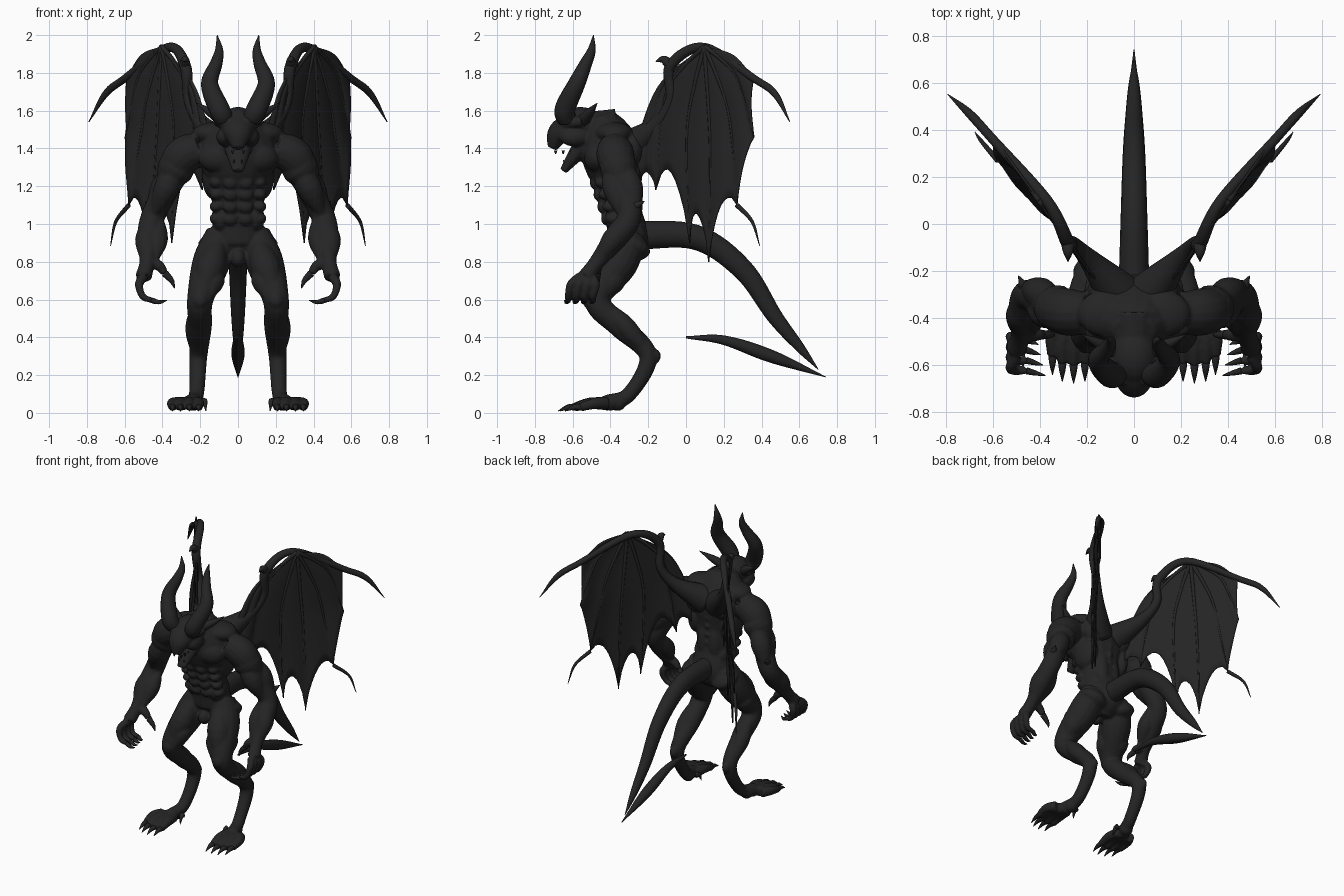
import bpy, bmesh, math
from mathutils import Vector, Matrix

if "Cube" in bpy.data.objects:
    bpy.data.objects.remove(bpy.data.objects["Cube"], do_unlink=True)

skin = bpy.data.materials.new("charcoal_skin")
skin.use_nodes = True
charcoal = (.018, .018, .018, 1)
skin.diffuse_color = charcoal
skin.node_tree.nodes["Principled BSDF"].inputs["Base Color"].default_value = charcoal

out = Vector((.04, 0, 0))
front = Vector((0, -.04, 0))
up = Vector((0, 0, .04))
point = .002


def spline(points, steps=8):
    """Smooth curve through points of any dimension."""
    pts = [Vector(p) for p in points]
    pts = [pts[0] * 2 - pts[1]] + pts + [pts[-1] * 2 - pts[-2]]
    curve = []
    for a, b, c, d in zip(pts, pts[1:], pts[2:], pts[3:]):
        for k in range(steps):
            t = k / steps
            curve.append((b * 2 + (c - a) * t + (a * 2 - b * 5 + c * 4 - d) * t ** 2
                          + (b * 3 - a - c * 3 + d) * t ** 3) / 2)
    return curve + [pts[-2]]


def sample(curve, t):
    """Position at a fraction of the curve."""
    place = t * (len(curve) - 1)
    i = min(int(place), len(curve) - 2)
    return curve[i].lerp(curve[i + 1], place - i)


def tube(bm, points, radii, wide=1, sides=16):
    """Loft round sections along a smooth path, with radii spread evenly over it."""
    path = spline(points)
    sizes = spline([(r, r) for r in radii])
    across, rings = None, []
    for i, centre in enumerate(path):
        along = (path[min(i + 1, len(path) - 1)] - path[max(i - 1, 0)]).normalized()
        if across is None:
            across = Vector((1, 0, 0)) if abs(along.x) < .8 else Vector((0, 1, 0))
        across = (across - along * across.dot(along)).normalized()
        other = along.cross(across)
        radius = max(sample(sizes, i / (len(path) - 1)).x, point)
        ring = []
        for k in range(sides):
            angle = math.tau * k / sides
            offset = across * math.cos(angle) * wide + other * math.sin(angle)
            ring.append(bm.verts.new(centre + offset * radius))
        rings.append(ring)
    for low, high in zip(rings, rings[1:]):
        for k in range(sides):
            n = (k + 1) % sides
            bm.faces.new((low[k], low[n], high[n], high[k]))
    bm.faces.new(rings[0][::-1])
    bm.faces.new(rings[-1])


def muscle(start, end, radius, shift=Vector()):
    """Spindle swelling between two joints."""
    tube(body, (start + shift, end + shift), (radius / 4, radius, radius / 4))


def claw(bm, base, tip, radius, bend=Vector()):
    base, tip = Vector(base), Vector(tip)
    tube(bm, (base, (base + tip) / 2 + bend, tip), (radius, radius * .7, point), sides=8)


def blob(centre, size):
    """Ellipsoid swelling on the body."""
    place = Matrix.Translation(centre) @ Matrix.Diagonal((*size, 1))
    bmesh.ops.create_icosphere(body, subdivisions=3, radius=1, matrix=place)


def mirror(bm):
    """Copy everything built so far to the other side."""
    copy = bmesh.ops.duplicate(bm, geom=bm.verts[:] + bm.edges[:] + bm.faces[:])["geom"]
    for item in copy:
        if isinstance(item, bmesh.types.BMVert):
            item.co.x *= -1


def finish(bm, name):
    bmesh.ops.recalc_face_normals(bm, faces=bm.faces)
    for face in bm.faces:
        face.smooth = True
    mesh = bpy.data.meshes.new(name)
    bm.to_mesh(mesh)
    bm.free()
    mesh.materials.append(skin)
    ob = bpy.data.objects.new(name, mesh)
    bpy.context.collection.objects.link(ob)
    return ob


body, claws = bmesh.new(), bmesh.new()

# Legs with backward hocks
hip, thigh, knee = Vector((.09, -.3, .95)), Vector((.14, -.35, .8)), Vector((.2, -.47, .6))
calf, hock = Vector((.2, -.35, .46)), Vector((.21, -.2, .3))
heel, ball = Vector((.22, -.3, .1)), Vector((.25, -.42, .05))
tube(body, (hip, thigh, knee, calf, hock, heel, ball), (.08, .1, .07, .062, .048, .04, .045))
muscle(hip, knee, .08, front)
muscle(thigh, knee, .07, out / 2 - front / 2)
muscle(thigh, knee, .06, front - out)
muscle(knee, hock, .055, out / 2 - front / 2)
muscle(hip, thigh, .1, -front)
muscle(heel, ball, .045, -up / 2)
blob(knee + front, (.045, .04, .05))
blob(hock - front * .8, (.03, .035, .04))

# Toes and their claws
for side, reach in ((-1.3, 2.2), (.2, 2.4), (1.7, 2.2), (3, 1.5)):
    knuckle = ball + out * side * .8 + front * reach
    end = knuckle + front * 2 - up / 2
    tube(body, (ball + out * side / 2, knuckle, end), (.036, .03, .022))
    claw(claws, end - front / 2, end + front * 2 - up / 2, .02, up / 4)
claw(claws, heel + front * 2 - out - up, ball - out * 2 - up, .02, up / 2)

# Arms
neck_side, shoulder = Vector((.2, -.38, 1.4)), Vector((.3, -.37, 1.35))
elbow, wrist, palm = Vector((.45, -.3, 1.04)), Vector((.48, -.47, .8)), Vector((.5, -.53, .72))
upper, forearm = shoulder.lerp(elbow, .5), Vector((.47, -.37, .93))
tube(body, (neck_side, shoulder, upper, elbow, forearm, wrist, palm),
     (.09, .1, .07, .064, .064, .042, .044))
muscle(neck_side, upper, .1, out)
muscle(shoulder, elbow, .068, front)
muscle(shoulder, elbow, .068, out / 2 - front)
muscle(elbow, wrist, .06, out / 2)
muscle(elbow, wrist, .055, -out)
claw(claws, elbow + up, elbow + out - front * 2 + up * 2, .03)

# Fingers and thumb
for i in range(4):
    root = palm + front * (.8 - i / 2)
    knuckle = root + out * .6 - up + front * (1.2 - i * .6)
    joint = knuckle - up * 1.6 - out / 2 + front / 3
    end = joint - out * 1.2 - up / 2
    tube(body, (root, knuckle, joint, end), (.026, .022, .018, .015))
    claw(claws, end, end - out * (2 - i / 4) + front / 2, .015, -up / 4)
thumb = wrist - out * 2.3 - up * 1.5
tube(body, (wrist, wrist - out * 1.5 - up / 2, thumb), (.03, .028, .02))
claw(claws, thumb, thumb - out * 1.3 - up * 2, .02, -out / 4)

# Paired torso muscles: chest, trapezius, shoulder blade, lats, flank
blob((.1, -.47, 1.35), (.11, .07, .08))
blob((.12, -.38, 1.48), (.12, .1, .06))
blob((.11, -.28, 1.4), (.09, .06, .1))
blob((.13, -.34, 1.25), (.06, .1, .12))
blob((.09, -.34, 1.03), (.05, .09, .08))
blob((.04, -.27, 1.1), (.05, .04, .14))
for row in range(4):
    swell = Vector((.04, -.48, 1.22)) - up * 1.6 * row - front * row / 2
    blob(swell, (.042, .03, .036))
    blob(swell + out * 1.9 - front, (.035, .045, .03))

# Brow, cheek, ear and teeth
brow = Vector((.07, -.63, 1.54))
tube(body, (brow + front - out, brow, brow - front * 2 + out), (.025, .036, .025))
blob(brow - up * 2 - front, (.045, .08, .05))
claw(claws, brow - front * 2, (.22, -.47, 1.64), .035)
for back in range(3):
    gum = Vector((.028, -.69, 1.39)) - front * back
    claw(claws, gum, gum - up / 2, .009)
claw(claws, (.02, -.63, 1.3), (.02, -.65, 1.34), .01)
mirror(body)
mirror(claws)

# Torso core, neck, skull, snout and open jaw
spine = ((-.32, .8), (-.3, .9), (-.33, 1.05), (-.36, 1.2), (-.38, 1.3), (-.4, 1.4), (-.43, 1.5), (-.46, 1.57))
tube(body, [(0, y, z) for y, z in spine], (.05, .11, .1, .12, .15, .16, .12, .07), wide=1.3)
tube(body, ((0, -.38, 1.5), (0, -.57, 1.51)), (.11, .08))
blob((0, -.56, 1.53), (.1, .12, .09))
tube(body, ((0, -.57, 1.53), (0, -.67, 1.48), (0, -.71, 1.4)), (.085, .065, .026), wide=1.2)
tube(body, ((0, -.52, 1.45), (0, -.59, 1.36), (0, -.65, 1.28)), (.06, .04, .02), wide=1.5)
blob((0, -.38, .82), (.04, .05, .05))
for bump in range(7):
    blob((0, -.25, 1.06 + .06 * bump), (.02, .02, .02))

# One sculpted skin over all muscles
ob = finish(body, "body")
fuse = ob.modifiers.new("fuse", 'REMESH')
fuse.mode, fuse.voxel_size, fuse.use_smooth_shade = 'VOXEL', .008, True
soften = ob.modifiers.new("soften", 'SMOOTH')
soften.factor, soften.iterations = .5, 3
finish(claws, "claws_and_teeth")

# Curved horns
horns = bmesh.new()
tube(horns, ((.07, -.63, 1.55), (.1, -.64, 1.61), (.15, -.58, 1.74), (.115, -.53, 1.85),
             (.1, -.5, 1.92), (.11, -.49, 2)), (.05, .055, .046, .033, .022, point))
mirror(horns)
finish(horns, "horns")

# Tail and its folded blade tip
tail = bmesh.new()
tube(tail, ((0, -.3, .94), (0, .05, .93), (0, .3, .76), (0, .47, .51), (0, .6, .35), (0, .7, .23)),
     (.078, .066, .056, .042, .026, point), wide=.85)
finish(tail, "tail")
blade = bmesh.new()
tube(blade, ((0, 0, .4), (0, .2, .385), (0, .45, .3), (0, .74, .19)), (.006, .025, .034, point))
finish(blade, "tail_blade")


# Wings: fingers fan from the wing wrist, webbing sags between their tips
def on_wing(spot):
    y, z = spot
    return Vector((.33 + .72 * y + y / 2 * max(0, 1.5 - z), y, z))


def wing_finger(tip, bow):
    fan = Vector((.1, 1.94))
    return spline((fan, (fan + Vector(tip)) / 2 + Vector((bow, abs(bow) * 2)), tip))


fingers = [wing_finger((.36, 1.77), .02), wing_finger((.36, 1.46), .04),
           wing_finger((.27, 1.1), .04), wing_finger((.12, .8), .02),
           wing_finger((.02, .9), -.05), wing_finger((-.16, 1.18), -.07),
           wing_finger((-.24, 1.24), -.06), wing_finger((-.3, 1.3), -.05)]
sags = (.03, .03, .13, .16, .19, .06, 0)
columns = 8
web = bmesh.new()
for first, second, sag in zip(fingers, fingers[1:], sags):
    grid = []
    for r in range(len(first)):
        row = []
        for c in range(columns + 1):
            s = c / columns
            arch = max(0, math.sin(math.pi * s))
            t = r / (len(first) - 1) * (1 - sag * arch ** .6)
            spot = on_wing(sample(first, t).lerp(sample(second, t), s))
            row.append(web.verts.new(spot + (out + front) * arch * t / 4))
        grid.append(row)
    for a, b in zip(grid, grid[1:]):
        for c in range(columns):
            web.faces.new((a[c], a[c + 1], b[c + 1], b[c]))
bmesh.ops.remove_doubles(web, verts=web.verts, dist=.0005)
mirror(web)
ob = finish(web, "wing_webbing")
thick = ob.modifiers.new("thickness", 'SOLIDIFY')
thick.thickness, thick.offset = .008, 0

# Wing arm with its long spike, thumb claw, finger bones and lower claw
bones = bmesh.new()
knob = Vector((.28, -.08, 1.84))
tube(bones, ((.06, -.3, 1.4), (.19, -.15, 1.53), (.26, -.08, 1.66), knob, (.37, .1, 1.935),
             (.6, .36, 1.77), (.7, .47, 1.69), (.79, .55, 1.54)),
     (.1, .045, .028, .03, .024, .02, .018, point))
claw(bones, knob, knob + front * 2 + up / 2, .03, up / 2)
for finger in fingers[1:6]:
    tube(bones, [on_wing(p) for p in finger[::4]], (.014, .009, .004), sides=8)
claw(bones, on_wing(fingers[2][-1]), (.675, .39, .885), .013, out / 2 - front / 2 + up / 2)
mirror(bones)
finish(bones, "wing_bones")
